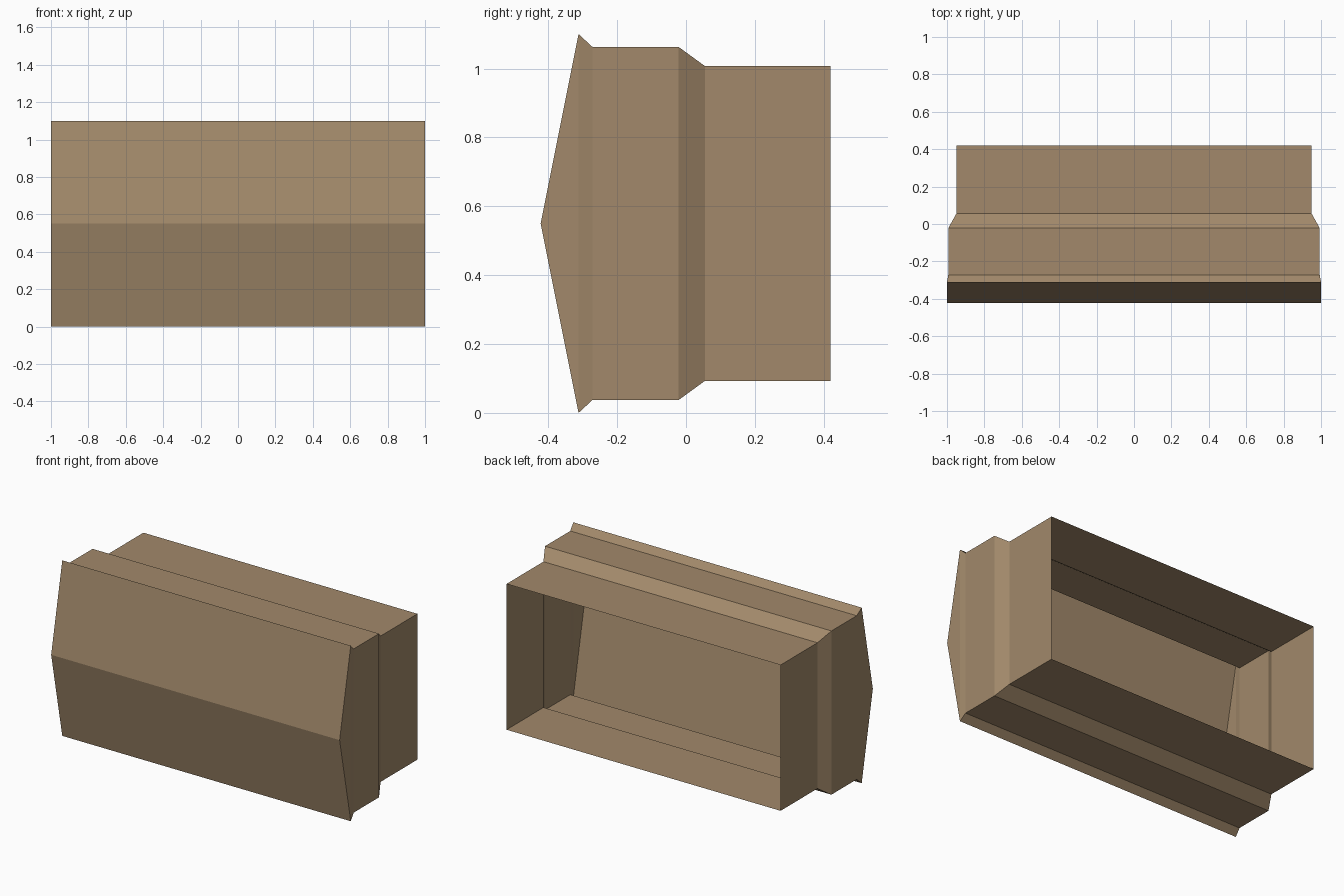
import bpy, bmesh

if "Cube" in bpy.data.objects:
    bpy.data.objects.remove(bpy.data.objects["Cube"])

tan = bpy.data.materials.new("tan")
tan.diffuse_color = (0.36, 0.25, 0.145, 1.0)
tan.use_nodes = True
tan.node_tree.nodes["Principled BSDF"].inputs["Base Color"].default_value = tan.diffuse_color

MID = 0.55  # height of the centre line

# Rectangular sections from open back to flared front: (y, half width, half height)
sections = [
    (0.42, 0.95, 0.457),
    (0.055, 0.95, 0.457),
    (-0.022, 0.993, 0.513),
    (-0.272, 0.993, 0.513),
    (-0.312, 1.0, 0.55),
]
RIDGE_Y = -0.422

bm = bmesh.new()
rings = []
for y, w, h in sections:
    corners = ((-w, -h), (w, -h), (w, h), (-w, h))
    rings.append([bm.verts.new((x, y, MID + z)) for x, z in corners])

# Stepped side walls
for a, b in zip(rings, rings[1:]):
    for i in range(4):
        j = (i + 1) % 4
        bm.faces.new((a[i], a[j], b[j], b[i]))

# Front face folded along a horizontal ridge, with triangular ends
left = bm.verts.new((-1, RIDGE_Y, MID))
right = bm.verts.new((1, RIDGE_Y, MID))
bl, br, tr, tl = rings[-1]
bm.faces.new((bl, br, right, left))
bm.faces.new((left, right, tr, tl))
bm.faces.new((br, tr, right))
bm.faces.new((tl, bl, left))

bmesh.ops.recalc_face_normals(bm, faces=bm.faces)
# Make sure the shell faces outward: the lower front panel must point to -y
bm.faces.ensure_lookup_table()
panel = next(f for f in bm.faces if left in f.verts and right in f.verts)
if panel.normal.y > 0:
    bmesh.ops.reverse_faces(bm, faces=bm.faces)

mesh = bpy.data.meshes.new("open_back_housing")
bm.to_mesh(mesh)
bm.free()
mesh.materials.append(tan)
housing = bpy.data.objects.new("open_back_housing", mesh)
bpy.context.collection.objects.link(housing)
